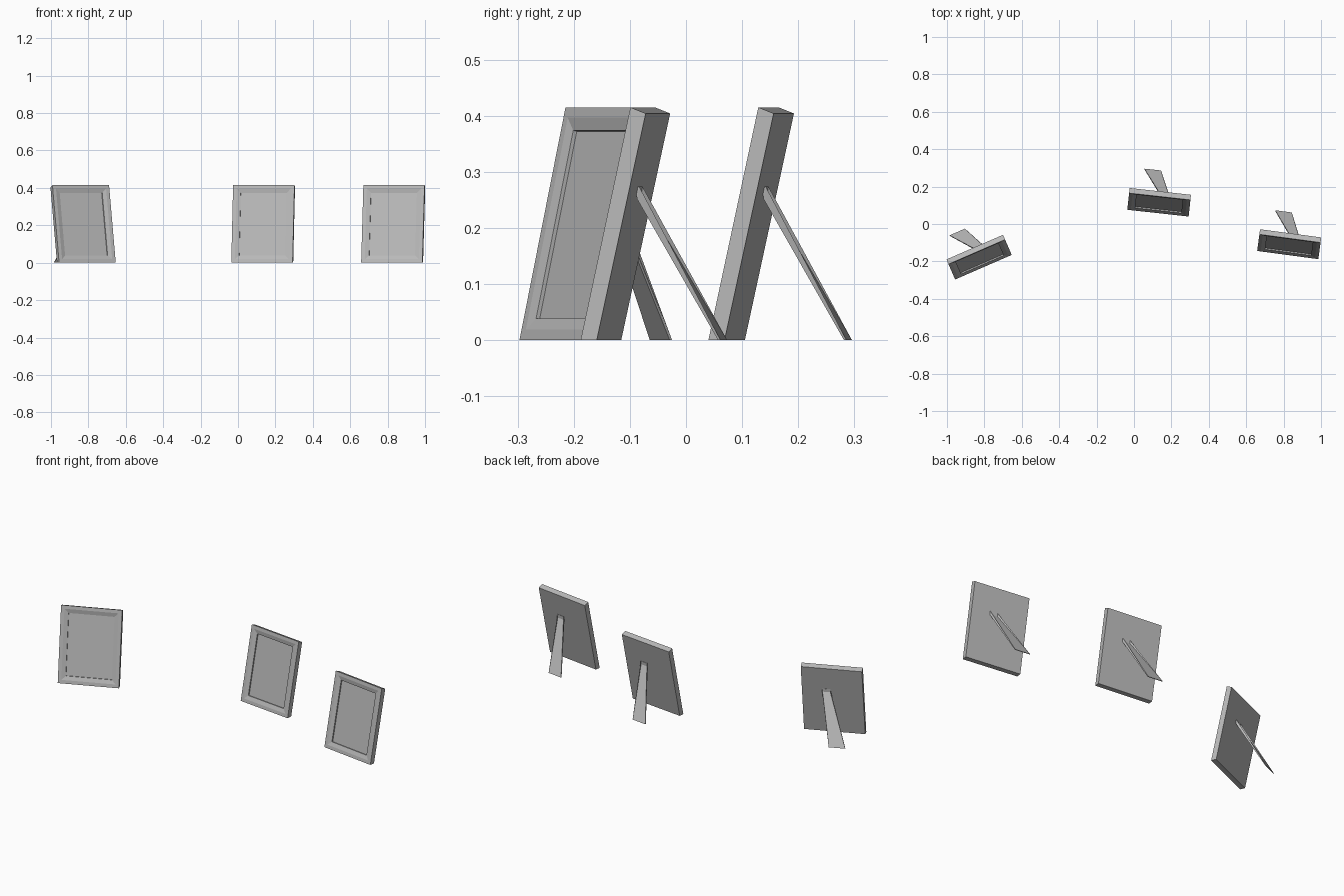
import bpy, bmesh, math
from mathutils import Matrix

if "Cube" in bpy.data.objects:
    bpy.data.objects.remove(bpy.data.objects["Cube"])

W = 0.33                            # frame width
TILT = math.atan(0.0895 / 0.415)    # backward lean
H = 0.4245                          # front height along the slope


def finish(name, bm, place):
    bmesh.ops.recalc_face_normals(bm, faces=bm.faces)
    me = bpy.data.meshes.new(name)
    bm.to_mesh(me)
    bm.free()
    me.materials.append(grey)
    ob = bpy.data.objects.new(name, me)
    bpy.context.collection.objects.link(ob)
    ob.matrix_world = place


def front_ring(bm, inset, depth):
    # rectangle on the leaning front plane, pushed inwards by depth
    c, s = math.cos(TILT), math.sin(TILT)
    x = W / 2 - inset
    return [bm.verts.new((u, h * s + depth * c, h * c - depth * s))
            for u, h in ((-x, inset), (x, inset), (x, H - inset), (-x, H - inset))]


def picture_frame(name, place):
    bm = bmesh.new()
    # back panel, with the bottom cut flat on the ground
    x = W / 2
    rings = [[bm.verts.new(p) for p in ((-x, 0.029, 0), (x, 0.029, 0),
                                        (x, 0.117, 0.404), (-x, 0.117, 0.404))]]
    # outer edge, flat lip, sloped moulding, step down to the picture
    for inset, depth in ((0, 0), (0.019, 0), (0.041, 0.006), (0.041, 0.013)):
        rings.append(front_ring(bm, inset, depth))
    for a, b in zip(rings, rings[1:]):
        for i in range(4):
            j = (i + 1) % 4
            bm.faces.new((a[i], a[j], b[j], b[i]))
    bm.faces.new(rings[0])
    bm.faces.new(rings[-1])
    finish(name, bm, place)


def easel_leg(name, place):
    # side profile: short tab on the back, then the thin flaring leg
    profile = ((0.086, 0.274), (0.0905, 0.274), (0.0895, 0.2555),
               (0.2285, 0), (0.224, 0), (0.0862, 0.2525))
    bm = bmesh.new()
    sides = []
    for top, foot in ((0.011, -0.0975), (0.055, -0.0085)):
        ring = []
        for v, z in profile:
            t = max(0, 1 - z / 0.2555)
            ring.append(bm.verts.new((top + (foot - top) * t, v, z)))
        sides.append(ring)
    a, b = sides
    for i in range(6):
        j = (i + 1) % 6
        bm.faces.new((a[i], a[j], b[j], b[i]))
    ends = [bm.faces.new(a), bm.faces.new(b)]
    bmesh.ops.triangulate(bm, faces=ends)
    finish(name, bm, place)


# dark grey for all parts
grey = bpy.data.materials.new("grey")
grey.diffuse_color = (0.48, 0.48, 0.48, 1)
grey.use_nodes = True
grey.node_tree.nodes["Principled BSDF"].inputs["Base Color"].default_value = grey.diffuse_color

# three frames: front bottom centre and turn
for label, x, y, turn in (("left", -0.805, -0.231, 23.5),
                          ("middle", 0.128, 0.058, -6.3),
                          ("right", 0.822, -0.166, -7.6)):
    place = Matrix.Translation((x, y, 0)) @ Matrix.Rotation(math.radians(turn), 4, 'Z')
    picture_frame(label + "_picture_frame", place)
    easel_leg(label + "_easel_leg", place)
